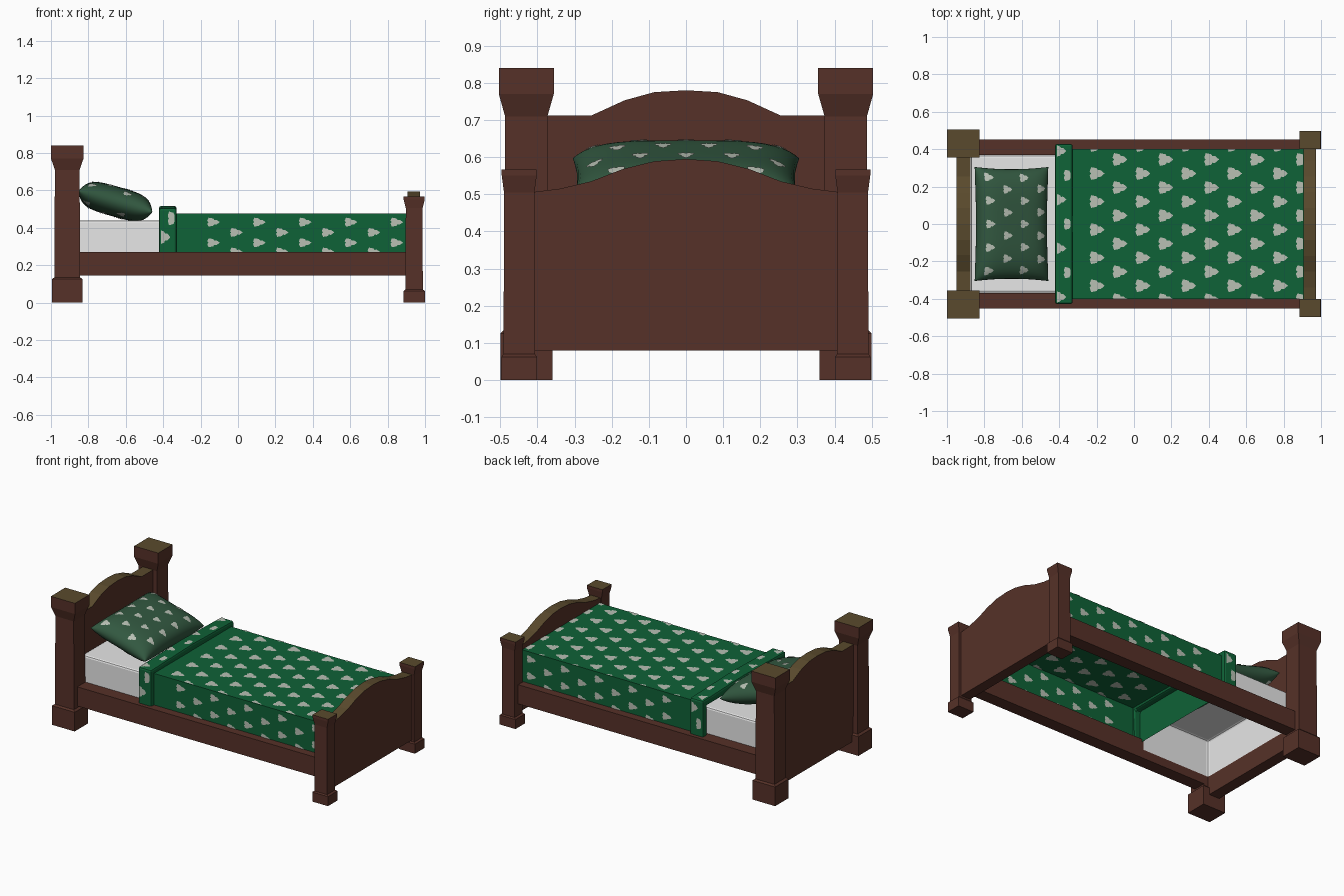
import bpy, bmesh, math
from mathutils import Vector, Matrix

if "Cube" in bpy.data.objects:
    bpy.data.objects.remove(bpy.data.objects["Cube"])


def mat(name, rgb):
    m = bpy.data.materials.new(name)
    lin = [((c / 255 + 0.055) / 1.055) ** 2.4 for c in rgb]
    m.diffuse_color = (*lin, 1)
    m.use_nodes = True
    m.node_tree.nodes["Principled BSDF"].inputs["Base Color"].default_value = m.diffuse_color
    return m


WOOD = mat("brown wood", (86, 49, 40))
TOPS = mat("olive wood", (90, 74, 45))
GREEN = mat("green blanket", (15, 98, 55))
SAGE = mat("sage pillow", (50, 88, 64))
SPOT = mat("pale spots", (184, 192, 180))
WHITE = mat("white mattress", (232, 232, 232))


def finish(name, bm, mats, smooth=False, olive_tops=None):
    me = bpy.data.meshes.new(name)
    if olive_tops is not None:      # worn upper faces of posts and boards
        bm.normal_update()
        for f in bm.faces:
            if f.normal.z > 0.7 and f.calc_center_median().z > olive_tops:
                f.material_index = 1
    for f in bm.faces:
        f.smooth = smooth
    bm.to_mesh(me)
    bm.free()
    for m in mats:
        me.materials.append(m)
    ob = bpy.data.objects.new(name, me)
    bpy.context.collection.objects.link(ob)
    return ob


def bevel(ob, width, segments):
    b = ob.modifiers.new("soft edges", 'BEVEL')
    b.width, b.segments = width, segments
    return ob


def post(name, cx, cy, rings, olive):
    """Square post lofted through (z, half x, half y) rings."""
    bm = bmesh.new()
    loops = [[bm.verts.new((cx + sx * hx, cy + sy * hy, z))
              for sx, sy in ((-1, -1), (1, -1), (1, 1), (-1, 1))] for z, hx, hy in rings]
    for a, b in zip(loops, loops[1:]):
        for i in range(4):
            j = (i + 1) % 4
            bm.faces.new((a[i], a[j], b[j], b[i]))
    bm.faces.new(loops[0][::-1])
    bm.faces.new(loops[-1])
    finish(name, bm, [WOOD, TOPS], olive_tops=olive)


def extrude_yz(name, profile, x0, x1, mats, olive=None):
    """Closed (y, z) outline extruded along x."""
    bm = bmesh.new()
    face = bm.faces.new([bm.verts.new((x0, y, z)) for y, z in profile])
    ext = bmesh.ops.extrude_face_region(bm, geom=[face])["geom"]
    for v in ext:
        if isinstance(v, bmesh.types.BMVert):
            v.co.x = x1
    bmesh.ops.recalc_face_normals(bm, faces=bm.faces)
    return finish(name, bm, mats, olive_tops=olive)


def mirrored(half):
    """Outline from its right half, listed bottom to centre top."""
    return half + [(-y, z) for y, z in reversed(half) if y > 0]


# Posts
head = [(0, .082, .070), (.125, .082, .070), (.135, .069, .060), (.71, .066, .057),
        (.77, .087, .074), (.84, .087, .074)]
foot = [(0, .057, .048), (.062, .057, .048), (.070, .046, .042), (.505, .045, .041),
        (.55, .056, .047), (.567, .056, .047)]
for side, s in (("front", -1), ("back", 1)):
    post(f"head_post_{side}", -.913, s * .43, head, .8)
    post(f"foot_post_{side}", .942, s * .449, foot, .55)
    # Side rails
    extrude_yz(f"side_rail_{side}",
               [(s * .37, .145), (s * .453, .145), (s * .453, .27), (s * .37, .27)],
               -.87, .91, [WOOD])

# Arched boards
extrude_yz("headboard", mirrored([(.39, .08), (.39, .712), (.255, .712), (.165, .753),
                                  (.085, .775), (0, .78)]), -.95, -.875, [WOOD, TOPS], .6)
extrude_yz("footboard", mirrored([(.42, .08), (.42, .505), (.34, .515), (.255, .535),
                                  (.17, .568), (.085, .589), (0, .595)]),
           .905, .973, [WOOD, TOPS], .45)


def shell(name, x0, x1, hy, z0, z1, m):
    """Cover open at the bottom and at the ends where other parts hide it."""
    bm = bmesh.new()
    bmesh.ops.create_cube(bm, size=1, matrix=Matrix.Translation(
        ((x0 + x1) / 2, 0, (z0 + z1) / 2)) @ Matrix.Diagonal((x1 - x0, 2 * hy, z1 - z0, 1)))
    bm.normal_update()
    gone = [f for f in bm.faces if f.normal.z < -.5 or f.normal.x > .5]
    bmesh.ops.delete(bm, geom=gone, context='FACES_ONLY')
    return finish(name, bm, [m])


# Mattress, blanket and turned-back fold
bevel(shell("mattress", -.872, -.38, .367, .2, .44, WHITE), .012, 2)
shell("blanket", -.37, .905, .40, .25, .476, GREEN)
bevel(extrude_yz("blanket_fold", mirrored([(.385, .255), (.428, .255), (.428, .505), (0, .516)])
                 + [(-.385, .255), (-.385, .46), (.385, .46)][0:3], -.423, -.328, [GREEN]), .012, 2)


def spot(bm, fn, cu, cv, ru, rv):
    """Ragged three-lobed patch laid on the surface fn(u, v)."""
    n = 18
    rings = []
    for k in (.5, 1):
        ring = []
        for i in range(n):
            t = 2 * math.pi * i / n
            r = k * (.8 + .2 * math.cos(3 * t) + .06 * (-1) ** i)
            ring.append(bm.verts.new(fn(cu + ru * r * math.cos(t), cv + rv * r * math.sin(t))))
        rings.append(ring)
    c = bm.verts.new(fn(cu, cv))
    a, b = rings
    for i in range(n):
        j = (i + 1) % n
        bm.faces.new((c, a[i], a[j]))
        bm.faces.new((a[i], b[i], b[j], a[j]))


def clamp(v, lo, hi):
    return max(lo, min(hi, v))


# Blanket spots, on both faces of the cloth
bm = bmesh.new()
for off in (.003, -.003):
    d = 1 if off > 0 else -1
    for i in range(10):
        x = -.205 + i * .1225
        for j in range(-3, 4):
            y = (j + (.5 if i % 2 else 0)) * .15 - .03
            if abs(y) < .42:
                spot(bm, lambda u, v: (clamp(u, -.32, .903), clamp(v, -.4, .4), .476 + off),
                     x, y, d * .045, .037)
        for z in ((.43, .32) if i % 2 == 0 else (.375, .27)):
            for s in (-1, 1):
                spot(bm, lambda u, v: (clamp(u, -.32, .903), s * (.4 + off), clamp(v, .252, .474)),
                     x + .19 - .1225, z, -s * d * .038, .026)
finish("blanket_spots", bm, [SPOT])

# Fold spots
bm = bmesh.new()
for j in range(-3, 4):
    y = j * .13
    spot(bm, lambda u, v: (clamp(u, -.411, -.34), v, .519 - .0257 * abs(v)),
         -.40 if j % 2 else -.35, y, .036, .033)
for s in (-1, 1):
    for x, z in ((-.35, .45), (-.40, .35)):
        spot(bm, lambda u, v: (clamp(u, -.411, -.34), s * .431, v), x, z, -s * .036, .04)
finish("fold_spots", bm, [SPOT])

# Plump tilted pillow
TILT = Matrix.Translation((-.655, 0, .54)) @ Matrix.Rotation(math.radians(16), 4, 'Y')


def pillow(u, v, side, lift=0):
    u, v = clamp(u, -1, 1), clamp(v, -1, 1)
    h = .08 * math.sqrt(max(0, (1 - u ** 4) * (1 - v ** 4))) + lift
    return TILT @ Vector((.205 * u * (1 - .05 * (1 - v * v)),
                          .305 * v * (1 - .04 * (1 - u * u)), side * h))


bm = bmesh.new()
N = 24
par = [math.sin(math.pi / 2 * (2 * i / N - 1)) for i in range(N + 1)]
for side in (1, -1):
    g = [[bm.verts.new(pillow(u, v, side)) for v in par] for u in par]
    for i in range(N):
        for j in range(N):
            q = (g[i][j], g[i + 1][j], g[i + 1][j + 1], g[i][j + 1])
            bm.faces.new(q[::side])
bmesh.ops.remove_doubles(bm, verts=bm.verts, dist=1e-5)
finish("pillow", bm, [SAGE], smooth=True)

# Pillow spots
bm = bmesh.new()
for side in (1, -1):
    for i in range(4):
        for j in range(4 if i % 2 else 5):
            v = (j - (1.5 if i % 2 else 2)) * .42
            spot(bm, lambda a, b: pillow(a, b, side, .003), -.72 + i * .48, v, side * .14, .085)
finish("pillow_spots", bm, [SPOT], smooth=True)
